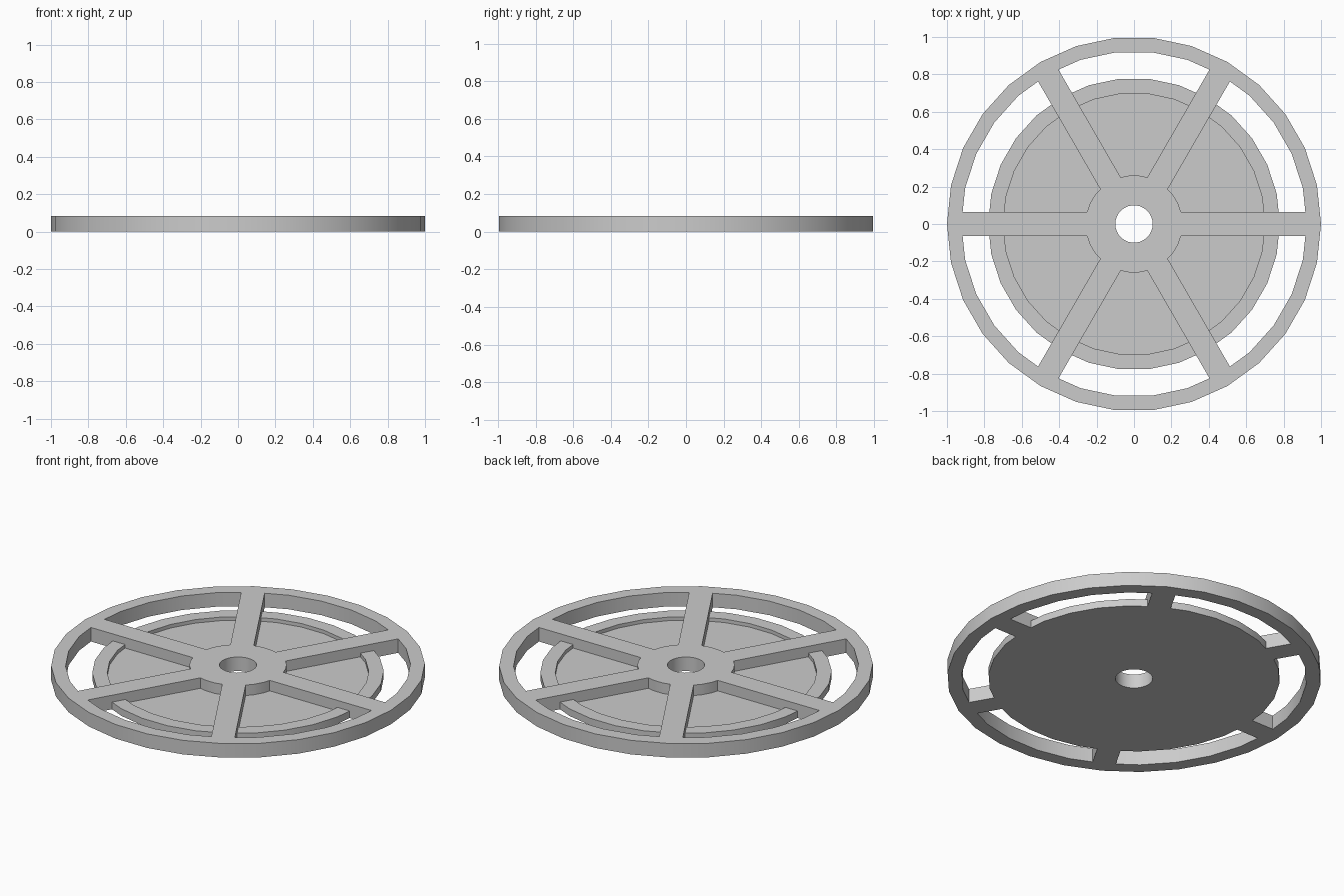
import bpy, bmesh, math
from mathutils import Matrix, Vector

old = bpy.data.objects.get("Cube")
if old:
    bpy.data.objects.remove(old, do_unlink=True)

SIDES, SPOKES = 30, 6
TOP = 0.083            # full thickness
LIP, FLOOR = 0.042, 0.021

grey = bpy.data.materials.new("plain grey")
grey.use_nodes = True
colour = (0.6, 0.6, 0.6, 1)
grey.diffuse_color = colour
grey.node_tree.nodes["Principled BSDF"].inputs["Base Color"].default_value = colour


def make_object(name, bm):
    bmesh.ops.recalc_face_normals(bm, faces=bm.faces)
    mesh = bpy.data.meshes.new(name)
    bm.to_mesh(mesh)
    bm.free()
    mesh.materials.append(grey)
    obj = bpy.data.objects.new(name, mesh)
    bpy.context.collection.objects.link(obj)
    return obj


def lathe(name, profile):
    """Turn a closed (radius, height) profile about the z axis."""
    bm = bmesh.new()
    rings = []
    for i in range(SIDES):
        a = math.tau * i / SIDES
        rings.append([bm.verts.new((r * math.cos(a), r * math.sin(a), z)) for r, z in profile])
    n = len(profile)
    for i in range(SIDES):
        a, b = rings[i], rings[(i + 1) % SIDES]
        for j in range(n):
            k = (j + 1) % n
            bm.faces.new((a[j], b[j], b[k], a[k]))
    return make_object(name, bm)


# Shallow dish with a raised lip and a pierced central hub
wheel = lathe("spoked_wheel", [(0.1, 0), (0.78, 0), (0.78, LIP), (0.7, LIP),
                               (0.7, FLOOR), (0.26, FLOOR), (0.26, TOP), (0.1, TOP)])

# Outer rim
rim = lathe("rim", [(0.923, 0), (1, 0), (1, TOP), (0.923, TOP)])

# Six straight spokes, embedded in hub and rim
bm = bmesh.new()
inner, outer, width = 0.2, 0.96, 0.126
for i in range(SPOKES):
    place = (Matrix.Rotation(math.tau * i / SPOKES, 4, 'Z')
             @ Matrix.Translation(Vector(((inner + outer) / 2, 0, TOP / 2)))
             @ Matrix.Diagonal((outer - inner, width, TOP, 1)))
    bmesh.ops.create_cube(bm, size=1, matrix=place)
spokes = make_object("spokes", bm)

# Fuse the parts into one clean casting
bpy.ops.object.select_all(action='DESELECT')
wheel.select_set(True)
bpy.context.view_layer.objects.active = wheel
for part in (spokes, rim):
    mod = wheel.modifiers.new("join_" + part.name, 'BOOLEAN')
    mod.operation = 'UNION'
    mod.solver = 'EXACT'
    mod.object = part
    bpy.ops.object.modifier_apply(modifier=mod.name)
    bpy.data.objects.remove(part, do_unlink=True)

bpy.ops.object.shade_smooth_by_angle(angle=math.radians(30))
